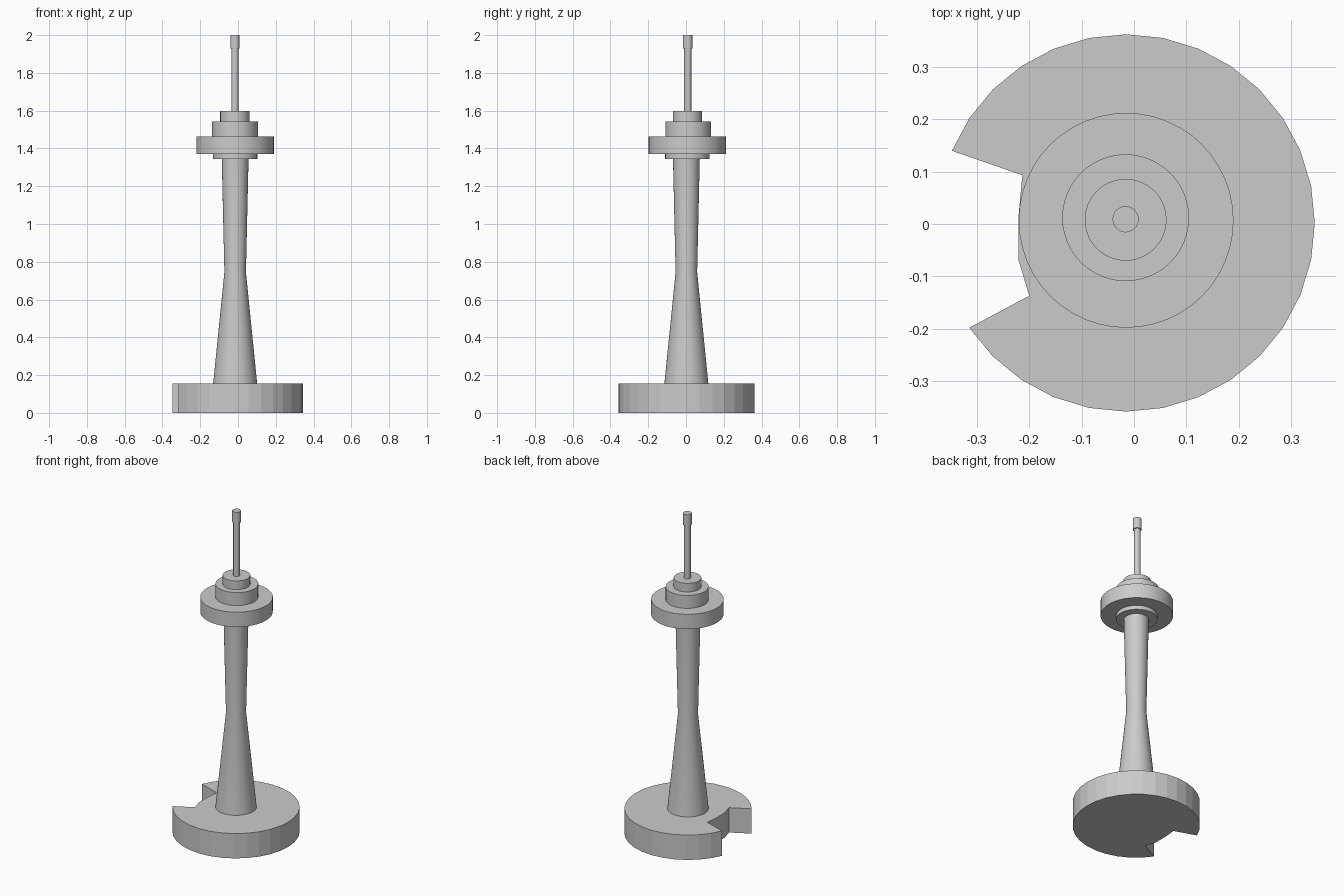
import bpy
import bmesh
from math import cos, sin, pi

cube = bpy.data.objects.get("Cube")
if cube:
    bpy.data.objects.remove(cube)

concrete = bpy.data.materials.new("concrete_grey")
concrete.use_nodes = True
GREY = (0.6, 0.6, 0.6, 1)
concrete.diffuse_color = GREY
concrete.node_tree.nodes["Principled BSDF"].inputs["Base Color"].default_value = GREY


def add_object(name, bm):
    bmesh.ops.recalc_face_normals(bm, faces=bm.faces)
    mesh = bpy.data.meshes.new(name)
    bm.to_mesh(mesh)
    bm.free()
    mesh.materials.append(concrete)
    obj = bpy.data.objects.new(name, mesh)
    bpy.context.collection.objects.link(obj)
    return obj


def lathe(name, profile, centre, sides=48):
    """Closed round part from (radius, height) pairs, bottom to top."""
    bm = bmesh.new()
    rings = []
    for r, z in profile:
        rings.append([bm.verts.new((centre[0] + r * cos(2 * pi * i / sides),
                                    centre[1] + r * sin(2 * pi * i / sides), z))
                      for i in range(sides)])
    for low, high in zip(rings, rings[1:]):
        for i in range(sides):
            j = (i + 1) % sides
            bm.faces.new((low[i], low[j], high[j], high[i]))
    bm.faces.new(rings[0])
    bm.faces.new(rings[-1])
    return add_object(name, bm)


def drum(name, radius, bottom, top, centre, sides=48):
    return lathe(name, [(radius, bottom), (radius, top)], centre, sides)


AXIS = (-0.015, 0.007)

# Podium: faceted disc with a notch on the model's right side
SIDES, NOTCH_START, NOTCH_END = 32, 14, 19
outline = [(-0.015 + 0.36 * cos(2 * pi * k / SIDES), 0.002 + 0.36 * sin(2 * pi * k / SIDES))
           for k in range(NOTCH_END - SIDES, NOTCH_START + 1)]
outline += [(-0.213, 0.093), (-0.22, 0.02), (-0.22, -0.07), (-0.2, -0.137)]
bm = bmesh.new()
floor = bm.faces.new([bm.verts.new((x, y, 0)) for x, y in outline])
grown = bmesh.ops.extrude_face_region(bm, geom=[floor], use_keep_orig=True)
for v in grown["geom"]:
    if isinstance(v, bmesh.types.BMVert):
        v.co.z = 0.155
add_object("podium", bm)

# Shaft narrowing to a waist and widening again under the pod
shaft = lathe("shaft", [(0.117, 0.15), (0.057, 0.745), (0.071, 1.35)], (-0.015, 0.002))

# Observation pod, stacked from round decks
collar = drum("pod_collar", 0.117, 1.345, 1.372, AXIS)
pod = drum("observation_pod", 0.205, 1.37, 1.462, AXIS)
upper = drum("upper_deck", 0.121, 1.46, 1.543, (-0.016, 0.012))
roof = drum("roof_drum", 0.078, 1.54, 1.597, (-0.016, 0.008))

# Antenna mast with a thicker tip
mast = drum("antenna_mast", 0.019, 1.59, 1.935, (-0.016, 0.009), 24)
tip = drum("antenna_tip", 0.025, 1.93, 2.0, (-0.016, 0.009), 24)

# Smooth the round parts, keeping rims and the waist crisp
for obj in (shaft, collar, pod, upper, roof, mast, tip):
    for o in bpy.context.selected_objects:
        o.select_set(False)
    obj.select_set(True)
    bpy.context.view_layer.objects.active = obj
    bpy.ops.object.shade_smooth_by_angle(angle=pi / 6)
